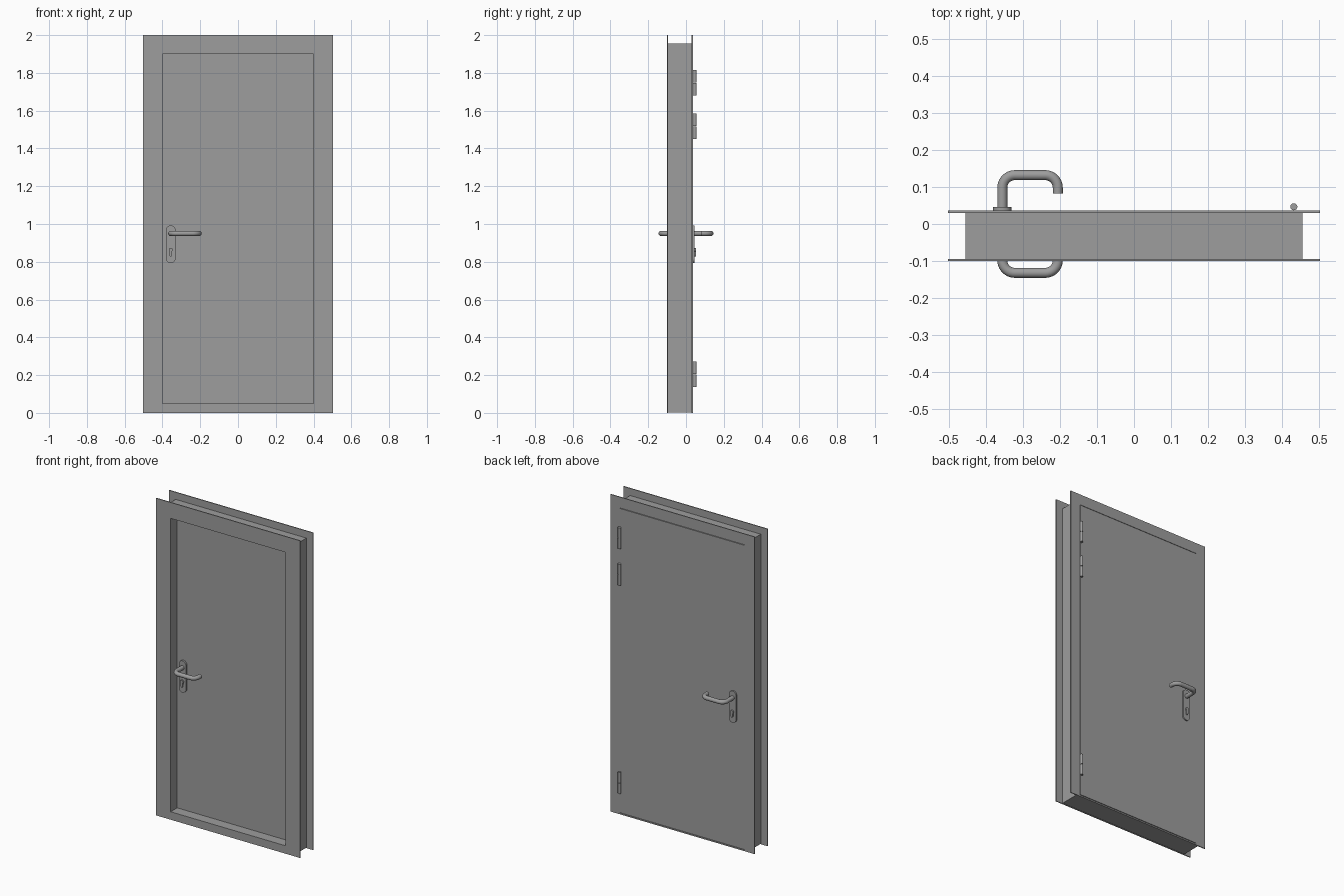
import bpy, bmesh
from math import sin, cos, pi, radians
from mathutils import Vector

cube = bpy.data.objects.get("Cube")
if cube:
    bpy.data.objects.remove(cube, do_unlink=True)

grey = bpy.data.materials.new("plain grey")
grey.use_nodes = True
colour = (0.34, 0.34, 0.34, 1)
grey.diffuse_color = colour
grey.node_tree.nodes["Principled BSDF"].inputs["Base Color"].default_value = colour


def finish(name, bm, smooth=False):
    bmesh.ops.recalc_face_normals(bm, faces=bm.faces)
    mesh = bpy.data.meshes.new(name)
    bm.to_mesh(mesh)
    bm.free()
    mesh.materials.append(grey)
    if smooth:
        mesh.shade_smooth()
        mesh.set_sharp_from_angle(angle=radians(35))
    obj = bpy.data.objects.new(name, mesh)
    bpy.context.collection.objects.link(obj)
    return obj


def loft(bm, loops, closed=False):
    """Join equal rings of points; cap the ends unless the loft is closed."""
    rings = [[bm.verts.new(p) for p in ring] for ring in loops]
    n = len(rings[0])
    for k in range(len(rings) if closed else len(rings) - 1):
        a, b = rings[k], rings[(k + 1) % len(rings)]
        for i in range(n):
            j = (i + 1) % n
            bm.faces.new((a[i], a[j], b[j], b[i]))
    if not closed:
        bm.faces.new(rings[0])
        bm.faces.new(rings[-1])


def rectangle(half, low, high, y):
    return [(-half, y, low), (half, y, low), (half, y, high), (-half, y, high)]


def arc(cx, cz, r, start, end, steps):
    angles = [start + (end - start) * i / steps for i in range(steps + 1)]
    return [(cx + r * cos(a), cz + r * sin(a)) for a in angles]


def prism(name, outline, y0, y1):
    bm = bmesh.new()
    loft(bm, [[(x, y, z) for x, z in outline] for y in (y0, y1)])
    return finish(name, bm, True)


def tube(name, path, radius, sides=20):
    """Sweep a circle along a path lying in a level plane."""
    pts = [Vector(p) for p in path]
    up = Vector((0, 0, 1))
    loops = []
    for i, p in enumerate(pts):
        along = (pts[min(i + 1, len(pts) - 1)] - pts[max(i - 1, 0)]).normalized()
        side = along.cross(up)
        turns = [2 * pi * k / sides for k in range(sides)]
        loops.append([p + radius * (side * cos(t) + up * sin(t)) for t in turns])
    bm = bmesh.new()
    loft(bm, loops)
    return finish(name, bm, True)


# Frame: stepped section with two wide flanges and a rebate for the leaf
OPENING, FLANGE = (0.4, 0.05, 1.9), (0.503, 0, 2)
CORE, REBATE = (0.456, 0.003, 1.955), (0.435, 0.008, 1.932)
section = [(OPENING, -0.1), (FLANGE, -0.1), (FLANGE, -0.094), (CORE, -0.094),
           (CORE, 0.03), (FLANGE, 0.03), (FLANGE, 0.036), (REBATE, 0.036),
           (REBATE, -0.035), (OPENING, -0.035)]
bm = bmesh.new()
loft(bm, [rectangle(*size, y) for size, y in section], closed=True)
finish("door_frame", bm)

# Leaf
bm = bmesh.new()
loft(bm, [rectangle(0.433, 0.011, 1.929, y) for y in (-0.035, 0.037)])
finish("door_leaf", bm)

# Handle set on both faces
HX, TIP, BAR, BEND = -0.356, -0.206, 0.132, 0.034
plate = arc(HX, 0.968, 0.025, 0, pi, 16) + arc(HX, 0.818, 0.025, pi, 2 * pi, 16)
lock = (arc(HX, 0.863, 0.0105, -0.9, pi + 0.9, 16)
        + arc(HX, 0.834, 0.006, pi, 2 * pi, 8))
grip = ([(HX, 0.036)] + arc(HX + BEND, BAR - BEND, BEND, pi, pi / 2, 10)
        + arc(TIP - BEND, BAR - BEND, BEND, pi / 2, 0, 10) + [(TIP, 0.083)])
for side, s in (("back", 1), ("front", -1)):
    prism(side + "_handle_plate", plate, s * 0.034, s * 0.046)
    prism(side + "_lock_cylinder", lock, s * 0.045, s * 0.054)
    tube(side + "_handle", [(x, s * y, 0.95) for x, y in grip], 0.0135)

# Hinges: two stacked knuckles with a fine gap
for i, z in enumerate((0.205, 1.518, 1.748)):
    for part, low, high in (("lower", -0.067, -0.001), ("upper", 0.001, 0.067)):
        bm = bmesh.new()
        rim = arc(0.432, 0.0465, 0.0095, 0, 2 * pi, 20)[:-1]
        loft(bm, [[(x, y, z + h) for x, y in rim] for h in (low, high)])
        finish(f"hinge_{i + 1}_{part}", bm, True)
